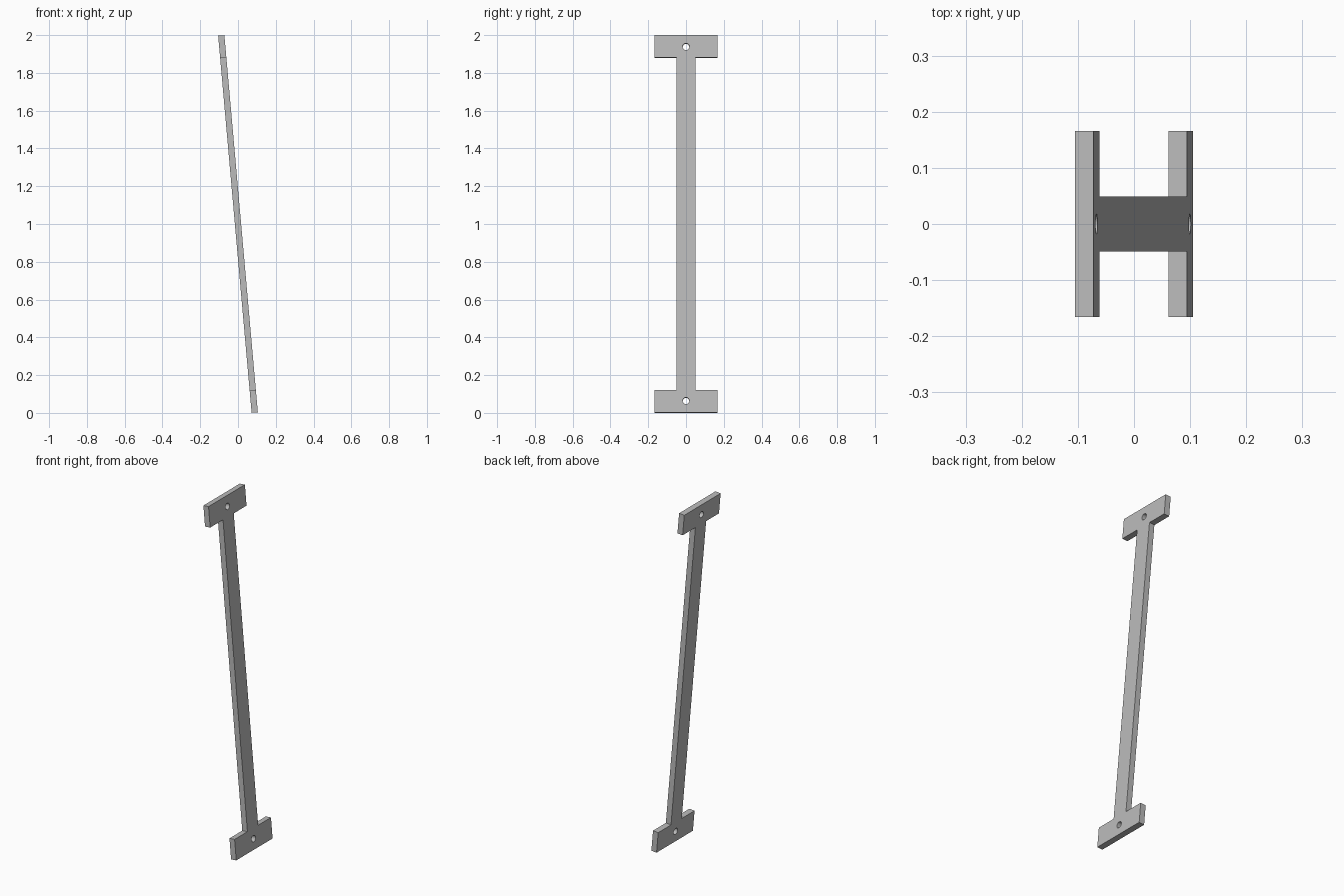
import bpy, bmesh, math

cube = bpy.data.objects.get("Cube")
if cube:
    bpy.data.objects.remove(cube, do_unlink=True)

HALF_LEN, END_START = 1.002, 0.883    # along the bar
END_HALF, BAR_HALF = 0.166, 0.049     # half widths
THICK = 0.033
HOLE_POS, HOLE_R, HOLE_STEPS = 0.941, 0.018, 12
TILT = math.radians(5.07)

# Painted grey metal
grey = bpy.data.materials.new("light grey")
grey.use_nodes = True
colour = (0.5, 0.5, 0.5, 1)
grey.diffuse_color = colour
grey.node_tree.nodes["Principled BSDF"].inputs["Base Color"].default_value = colour

# Half outline: one T-shaped end with half a bolt hole, then its mirror image
top = [(BAR_HALF, END_START), (END_HALF, END_START), (END_HALF, HALF_LEN), (0, HALF_LEN)]
for i in range(HOLE_STEPS + 1):
    a = math.pi * i / HOLE_STEPS
    top.append((HOLE_R * math.sin(a), HOLE_POS + HOLE_R * math.cos(a)))
outline = top + [(y, -z) for y, z in reversed(top)]

# Extrude to a plate and open it along the centre plane
bm = bmesh.new()
face = bm.faces.new([bm.verts.new((-THICK / 2, y, z)) for y, z in outline])
ext = bmesh.ops.extrude_face_region(bm, geom=[face])
bmesh.ops.translate(bm, vec=(THICK, 0, 0),
                    verts=[g for g in ext["geom"] if isinstance(g, bmesh.types.BMVert)])
seam = [f for f in bm.faces if all(abs(v.co.y) < 1e-5 for v in f.verts)]
bmesh.ops.delete(bm, geom=seam, context='FACES')

# Mirror the other half across the centre plane
bmesh.ops.mirror(bm, geom=bm.verts[:] + bm.edges[:] + bm.faces[:],
                 axis='Y', merge_dist=1e-4)
bmesh.ops.remove_doubles(bm, verts=bm.verts[:], dist=1e-4)
bmesh.ops.recalc_face_normals(bm, faces=bm.faces[:])

mesh = bpy.data.meshes.new("tie_bar")
bm.to_mesh(mesh)
bm.free()
mesh.materials.append(grey)

# Leaning bar
bar = bpy.data.objects.new("tie_bar", mesh)
bpy.context.collection.objects.link(bar)
bar.location.z = 1
bar.rotation_euler.y = -TILT
